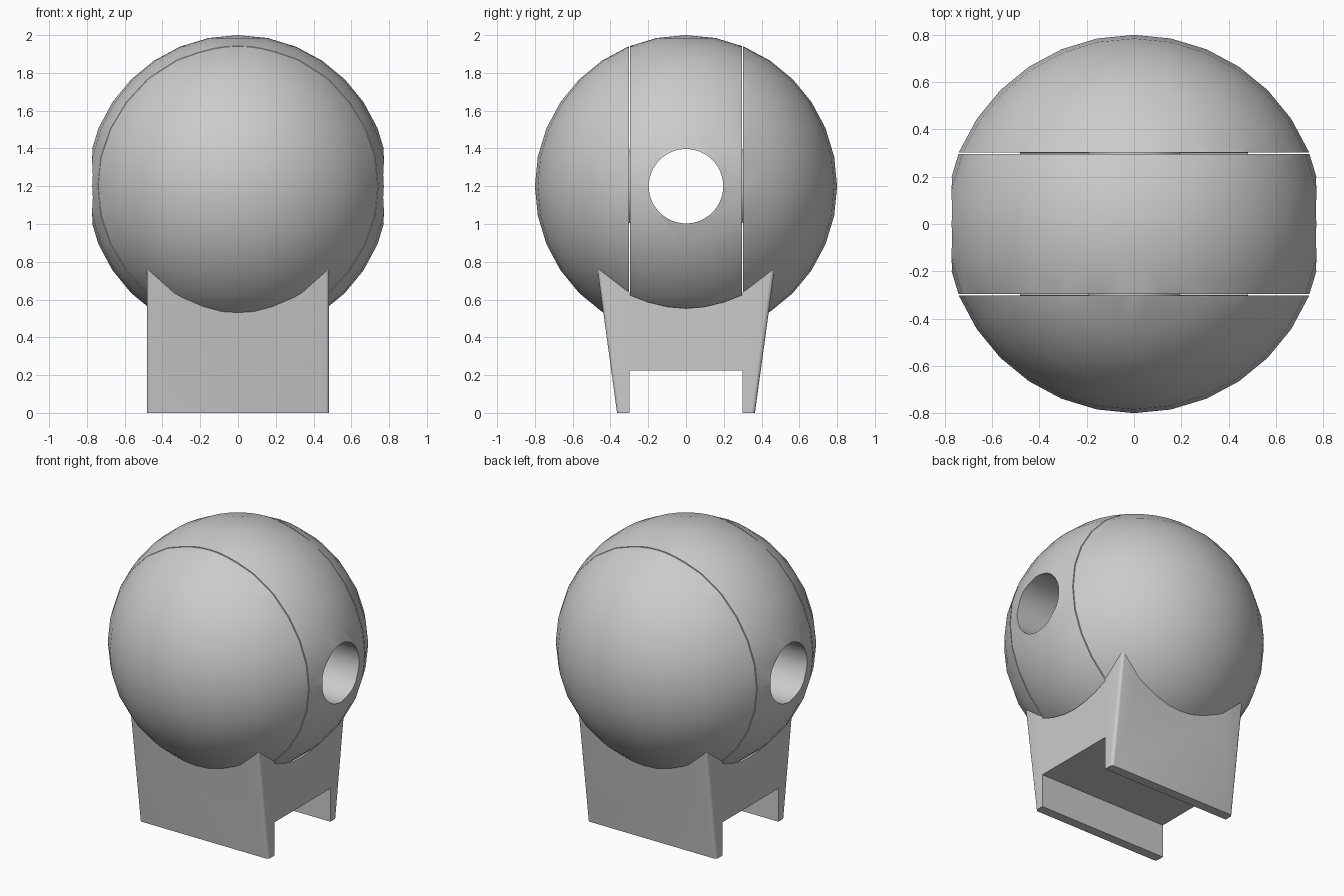
import bpy, bmesh
from math import radians
from mathutils import Matrix, Vector

cube = bpy.data.objects.get("Cube")
if cube:
    bpy.data.objects.remove(cube, do_unlink=True)

R, CZ = 0.8, 1.2      # ball radius and centre height
HALF, GAP = 0.297, 0.303
LEG_X, LEG_IN = 0.483, 0.3
BAR_Z = 0.225
CENTRE = Matrix.Translation((0, 0, CZ))

grey = bpy.data.materials.new("plain grey")
grey.use_nodes = True
grey.diffuse_color = (0.6, 0.6, 0.6, 1)
grey.node_tree.nodes["Principled BSDF"].inputs["Base Color"].default_value = (0.6, 0.6, 0.6, 1)


def make(name, bm):
    bmesh.ops.recalc_face_normals(bm, faces=bm.faces)
    mesh = bpy.data.meshes.new(name)
    bm.to_mesh(mesh)
    bm.free()
    mesh.materials.append(grey)
    obj = bpy.data.objects.new(name, mesh)
    bpy.context.collection.objects.link(obj)
    return obj


def ball(radius):
    bm = bmesh.new()
    bmesh.ops.create_uvsphere(bm, u_segments=32, v_segments=16, radius=radius, matrix=CENTRE)
    return bm


def cylinder(radius, depth, matrix):
    bm = bmesh.new()
    bmesh.ops.create_cone(bm, cap_ends=True, segments=64, radius1=radius,
                          radius2=radius, depth=depth, matrix=matrix)
    return bm


def keep_side(bm, y, side):
    """Slice at a y plane, keep the part on the given side and close it."""
    cut = bmesh.ops.bisect_plane(bm, geom=bm.verts[:] + bm.edges[:] + bm.faces[:],
                                 plane_co=(0, y, 0), plane_no=(0, -side, 0), clear_outer=True)
    edges = [e for e in cut["geom_cut"] if isinstance(e, bmesh.types.BMEdge)]
    bmesh.ops.contextual_create(bm, geom=edges)


def prism(outline):
    """Extrude a (y, z) outline across the width of the stand."""
    bm = bmesh.new()
    face = bm.faces.new([bm.verts.new((-LEG_X, y, z)) for y, z in outline])
    new = bmesh.ops.extrude_face_region(bm, geom=[face])["geom"]
    bmesh.ops.translate(bm, vec=(2 * LEG_X, 0, 0),
                        verts=[v for v in new if isinstance(v, bmesh.types.BMVert)])
    return bm


def subtract(obj, cutter):
    mod = obj.modifiers.new("cut", "BOOLEAN")
    mod.operation, mod.solver, mod.object = "DIFFERENCE", "EXACT", cutter
    deps = bpy.context.evaluated_depsgraph_get()
    mesh = bpy.data.meshes.new_from_object(obj.evaluated_get(deps))
    obj.modifiers.clear()
    obj.data = mesh


def smooth(obj):
    bpy.ops.object.select_all(action="DESELECT")
    obj.select_set(True)
    bpy.context.view_layer.objects.active = obj
    bpy.ops.object.shade_smooth_by_angle(angle=radians(30))


# Helpers that carve the hole and the saddle
hole = make("hole_cutter", cylinder(0.197, 2, CENTRE @ Matrix.Rotation(radians(90), 4, "Y")))
seat = make("leg_saddle_cutter", ball(R))
loose_seat = make("bar_saddle_cutter", ball(R + 0.01))
parts = []

# Middle slice of the ball, with a hole from side to side
bm = ball(R)
keep_side(bm, HALF, -1)
keep_side(bm, -HALF, 1)
middle = make("ball_middle", bm)
subtract(middle, hole)
parts.append(middle)

# Crossbar of the stand, hollowed to clear the middle slice
bar = make("crossbar", prism([(-LEG_IN, BAR_Z), (LEG_IN, BAR_Z), (LEG_IN, 0.9), (-LEG_IN, 0.9)]))
subtract(bar, loose_seat)
parts.append(bar)

for side, label in ((-1, "front"), (1, "back")):
    # Outer cap of the ball
    bm = ball(R)
    keep_side(bm, side * GAP, side)
    parts.append(make(label + "_cap", bm))

    # Pivot bridging the thin slit
    turn = Matrix.Translation((0, side * 0.3, CZ)) @ Matrix.Rotation(radians(90), 4, "X")
    parts.append(make(label + "_pivot", cylinder(0.195, 0.01, turn)))

    # Leaning leg with rounded outer corners
    bm = prism([(side * LEG_IN, 0), (side * 0.365, 0), (side * 0.488, 0.9), (side * LEG_IN, 0.9)])
    corners = [e for e in bm.edges if all(abs(v.co.y) > 0.35 for v in e.verts)
               and abs(e.verts[0].co.z - e.verts[1].co.z) > 0.5]
    bmesh.ops.bevel(bm, geom=corners, offset=0.02, segments=5, profile=0.5, affect="EDGES")
    leg = make(label + "_leg", bm)
    subtract(leg, seat)
    parts.append(leg)

for cutter in (hole, seat, loose_seat):
    bpy.data.objects.remove(cutter, do_unlink=True)
for part in parts:
    smooth(part)
